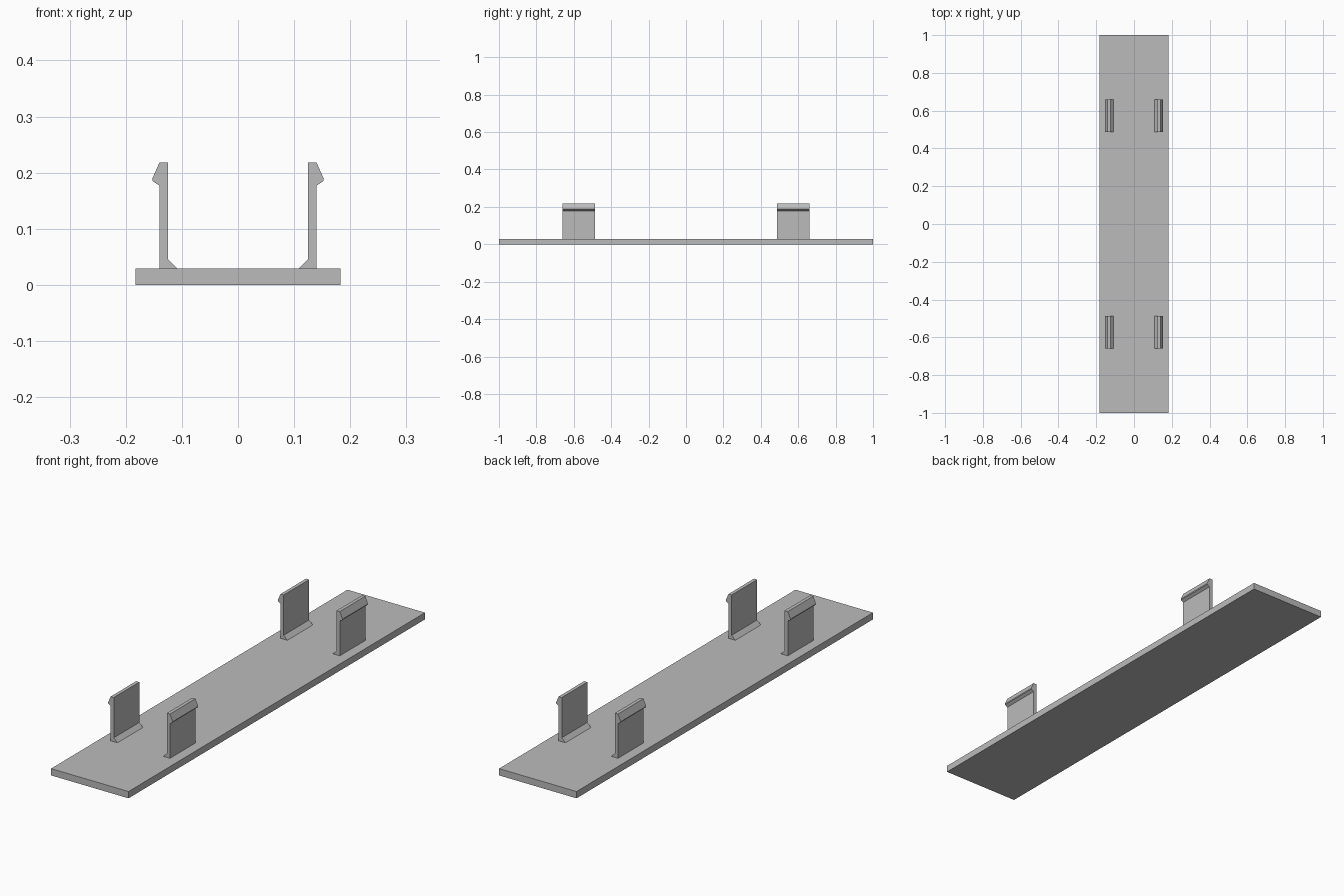
import bpy
import bmesh

if "Cube" in bpy.data.objects:
    bpy.data.objects.remove(bpy.data.objects["Cube"])

grey = bpy.data.materials.new("plain grey")
grey.diffuse_color = (0.5, 0.5, 0.5, 1.0)
grey.use_nodes = True
grey.node_tree.nodes["Principled BSDF"].inputs["Base Color"].default_value = grey.diffuse_color

HALF_WIDTH, THICKNESS = 0.183, 0.029
CLIP_Y, CLIP_HALF = 0.573, 0.086


def extrude_profile(name, profile, y0, y1):
    """Extrude an (x, z) outline along y into a closed solid."""
    bm = bmesh.new()
    face = bm.faces.new([bm.verts.new((x, y0, z)) for x, z in profile])
    ext = bmesh.ops.extrude_face_region(bm, geom=[face])
    verts = [v for v in ext["geom"] if isinstance(v, bmesh.types.BMVert)]
    bmesh.ops.translate(bm, verts=verts, vec=(0, y1 - y0, 0))
    bmesh.ops.recalc_face_normals(bm, faces=bm.faces[:])
    mesh = bpy.data.meshes.new(name)
    bm.to_mesh(mesh)
    bm.free()
    mesh.materials.append(grey)
    obj = bpy.data.objects.new(name, mesh)
    bpy.context.collection.objects.link(obj)
    return obj


# Flat base plate
extrude_profile("base_plate", [(-HALF_WIDTH, 0), (HALF_WIDTH, 0),
                               (HALF_WIDTH, THICKNESS), (-HALF_WIDTH, THICKNESS)], -1, 1)

# Snap clip outline: inner foot brace, thin upright, outward hook
clip = [(0.108, THICKNESS), (0.140, THICKNESS), (0.140, 0.177), (0.152, 0.185),
        (0.153, 0.189), (0.140, 0.218), (0.125, 0.218), (0.125, 0.046)]

# Four clips, hooks facing outward
for side, sx in (("left", -1), ("right", 1)):
    for end, sy in (("front", -1), ("back", 1)):
        extrude_profile(f"{end}_{side}_clip", [(sx * x, z) for x, z in clip],
                        sy * CLIP_Y - CLIP_HALF, sy * CLIP_Y + CLIP_HALF)
